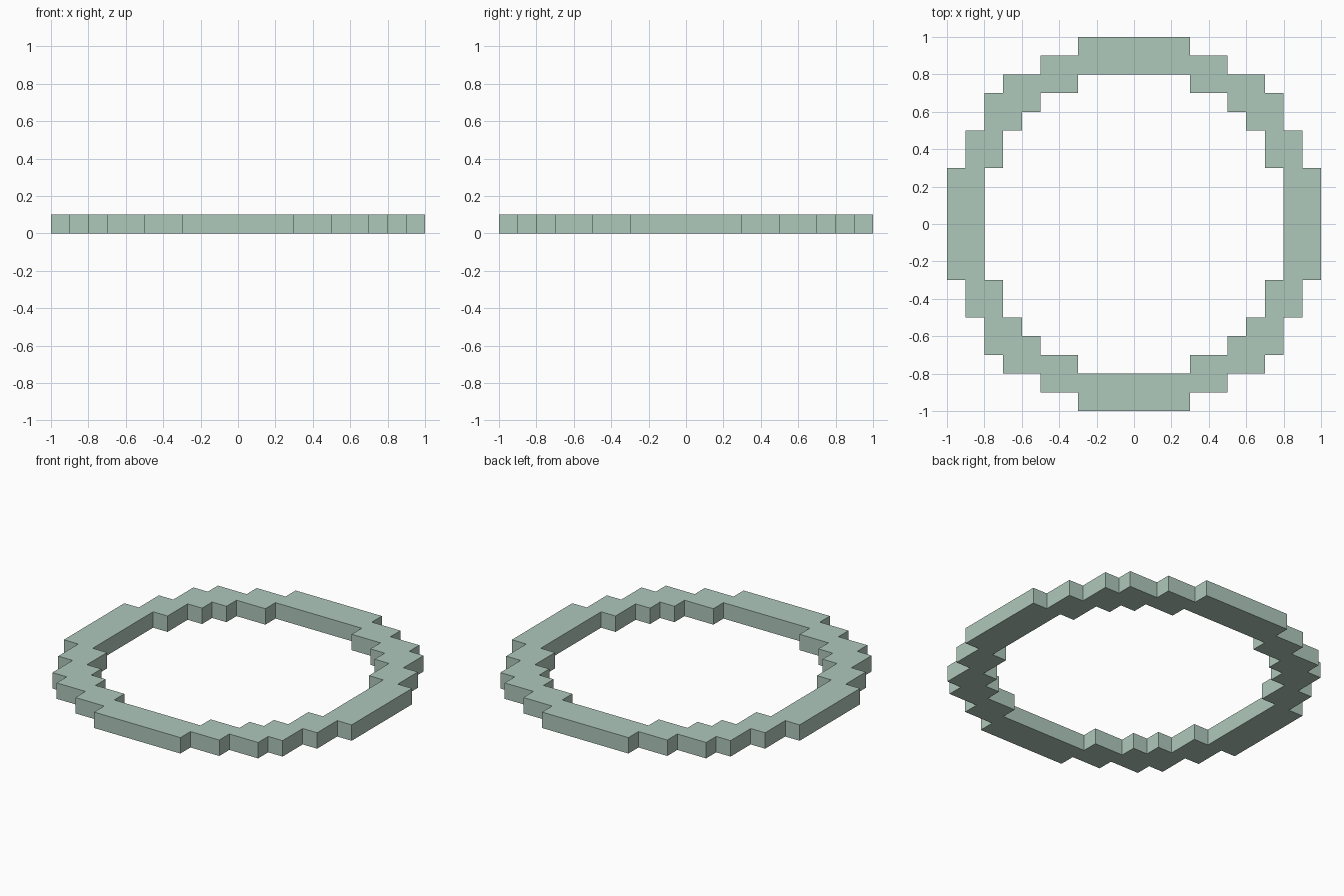
import bpy, bmesh

if "Cube" in bpy.data.objects:
    bpy.data.objects.remove(bpy.data.objects["Cube"])

THICKNESS = 0.1

# Stepped corner of each outline, in the +x +y quadrant
OUTER = [(1, .3), (.9, .3), (.9, .5), (.8, .5), (.8, .7), (.7, .7),
         (.7, .8), (.5, .8), (.5, .9), (.3, .9), (.3, 1)]
INNER = [(.8, .3), (.7, .3), (.7, .5), (.6, .5), (.6, .6),
         (.5, .6), (.5, .7), (.3, .7), (.3, .8)]


def full_outline(quarter):
    """Mirror a quadrant into the closed outline."""
    half = quarter + [(-x, y) for x, y in reversed(quarter)]
    return half + [(x, -y) for x, y in reversed(half)]


bm = bmesh.new()
edges = []
for quarter in (OUTER, INNER):
    verts = [bm.verts.new((x, y, 0)) for x, y in full_outline(quarter)]
    edges += [bm.edges.new((verts[i - 1], verts[i])) for i in range(len(verts))]

# Flat ring, then raised to its thickness
bmesh.ops.triangle_fill(bm, edges=edges, use_beauty=True, normal=(0, 0, 1))
top = bmesh.ops.extrude_face_region(bm, geom=bm.faces[:], use_keep_orig=True)
bmesh.ops.translate(bm, vec=(0, 0, THICKNESS),
                    verts=[g for g in top["geom"] if isinstance(g, bmesh.types.BMVert)])
bmesh.ops.recalc_face_normals(bm, faces=bm.faces[:])

mesh = bpy.data.meshes.new("stepped_ring")
bm.to_mesh(mesh)
bm.free()

# Pale green colour
mat = bpy.data.materials.new("pale_green")
mat.diffuse_color = (0.43, 0.58, 0.50, 1)
mat.use_nodes = True
mat.node_tree.nodes["Principled BSDF"].inputs["Base Color"].default_value = mat.diffuse_color
mesh.materials.append(mat)
bpy.context.collection.objects.link(bpy.data.objects.new("stepped_ring", mesh))
